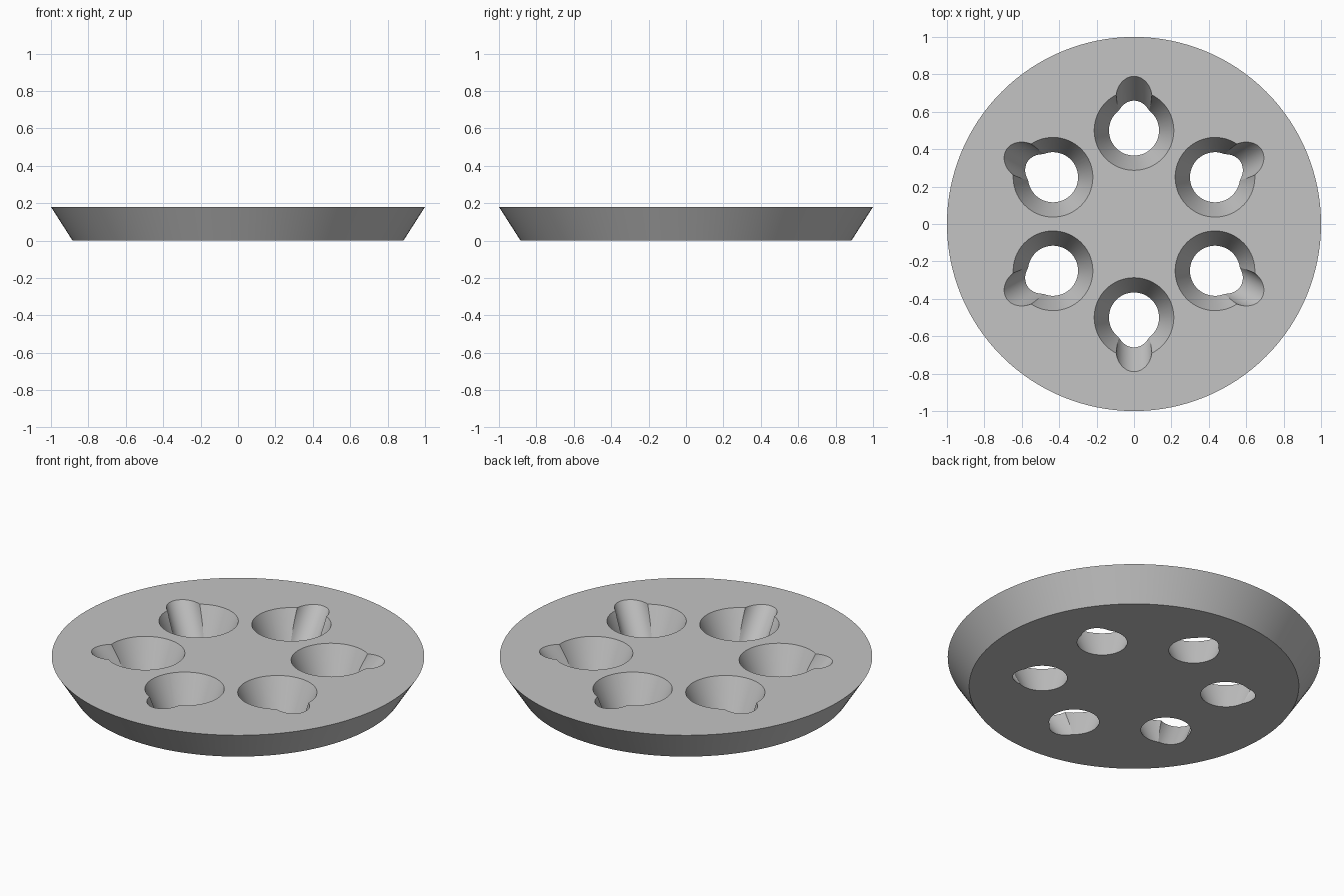
import bpy
import math
from mathutils import Matrix, Vector

if "Cube" in bpy.data.objects:
    bpy.data.objects.remove(bpy.data.objects["Cube"], do_unlink=True)

HEIGHT = 0.18
RING = 0.5       # distance of the holes from the centre
MARGIN = 0.05    # overshoot of the cutters beyond the plate

grey = bpy.data.materials.new("plain_grey")
grey.use_nodes = True
grey.diffuse_color = (0.55, 0.55, 0.55, 1)
grey.node_tree.nodes["Principled BSDF"].inputs["Base Color"].default_value = grey.diffuse_color


def frustum(name, r_low, r_high, depth, sides, matrix):
    bpy.ops.mesh.primitive_cone_add(vertices=sides, radius1=r_low, radius2=r_high, depth=depth)
    obj = bpy.context.object
    obj.name = name
    obj.data.transform(matrix)
    obj.data.materials.append(grey)
    return obj


def carve(target, cutter):
    cutter.hide_render = True
    mod = target.modifiers.new("carve", "BOOLEAN")
    mod.operation = "DIFFERENCE"
    mod.solver = "EXACT"
    mod.object = cutter
    bpy.ops.object.select_all(action="DESELECT")
    bpy.context.view_layer.objects.active = target
    target.select_set(True)
    bpy.ops.object.modifier_apply(modifier=mod.name)
    bpy.data.objects.remove(cutter, do_unlink=True)


# Round plate with a flared rim
middle = Matrix.Translation((0, 0, HEIGHT / 2))
plate = frustum("holder_plate", 0.885, 1.0, HEIGHT, 128, middle)

# Tapered holes, each with a slanted round groove on its outer side
flare = (0.213 - 0.134) / HEIGHT * MARGIN
lean = Vector((0.13, 0, HEIGHT)).to_track_quat("Z", "Y").to_matrix().to_4x4()
for i in range(6):
    turn = Matrix.Rotation(math.radians(30 + 60 * i), 4, "Z")
    hole = frustum("hole_cutter", 0.134 - flare, 0.213 + flare, HEIGHT + 2 * MARGIN, 64,
                   turn @ Matrix.Translation((RING, 0, 0)) @ middle)
    carve(plate, hole)
    groove = frustum("groove_cutter", 0.097, 0.097, 0.6, 48,
                     turn @ Matrix.Translation((0.605, 0, 0)) @ middle @ lean)
    carve(plate, groove)

# Smooth walls with crisp edges
bpy.ops.object.select_all(action="DESELECT")
plate.select_set(True)
bpy.context.view_layer.objects.active = plate
bpy.ops.object.shade_smooth_by_angle(angle=math.radians(20))
